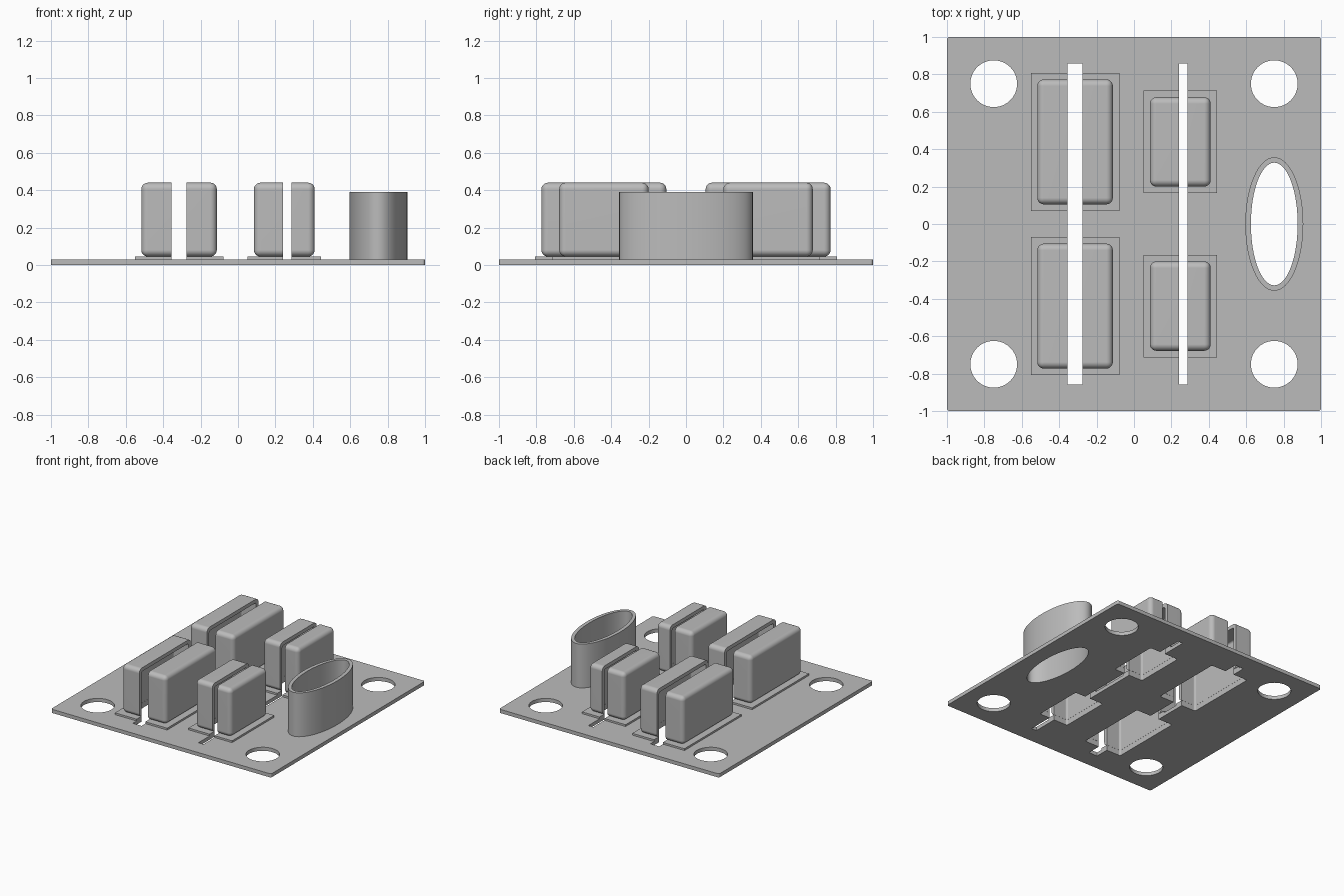
import bpy, bmesh, math

if "Cube" in bpy.data.objects:
    bpy.data.objects.remove(bpy.data.objects["Cube"], do_unlink=True)

PLATE_TOP, FLANGE_TOP = 0.03, 0.045
BLOCK_TOP, TUBE_TOP = 0.44, 0.39
WALL, RIM = 0.03, 0.035

grey = bpy.data.materials.new("plain grey")
grey.use_nodes = True
grey.diffuse_color = (0.5, 0.5, 0.5, 1)
grey.node_tree.nodes["Principled BSDF"].inputs["Base Color"].default_value = (0.5, 0.5, 0.5, 1)


def add_object(name, bm):
    mesh = bpy.data.meshes.new(name)
    bm.to_mesh(mesh)
    bm.free()
    mesh.materials.append(grey)
    obj = bpy.data.objects.new(name, mesh)
    bpy.context.collection.objects.link(obj)
    return obj


def box(name, x0, x1, y0, y1, z0, z1, radius=0, round_top=False):
    """Box with optionally rounded upright edges and top edges."""
    bm = bmesh.new()
    bmesh.ops.create_cube(bm, size=1)
    for v in bm.verts:
        v.co.x = x1 if v.co.x > 0 else x0
        v.co.y = y1 if v.co.y > 0 else y0
        v.co.z = z1 if v.co.z > 0 else z0
    if radius:
        edges = []
        for e in bm.edges:
            a, b = (v.co.z for v in e.verts)
            if a != b or (round_top and min(a, b) > z0):
                edges.append(e)
        bmesh.ops.bevel(bm, geom=edges, offset=radius, segments=5,
                        profile=0.5, affect='EDGES', clamp_overlap=True)
    return add_object(name, bm)


def cylinder(name, x, y, rx, ry, z0, z1):
    """Upright round or elliptical cylinder."""
    bm = bmesh.new()
    bmesh.ops.create_cone(bm, cap_ends=True, segments=64, radius1=1, radius2=1, depth=1)
    for v in bm.verts:
        v.co = (x + v.co.x * rx, y + v.co.y * ry, z1 if v.co.z > 0 else z0)
    return add_object(name, bm)


def carve(obj, cutters):
    """Subtract the cutters, then shade the result smooth with sharp edges."""
    for cutter in cutters:
        mod = obj.modifiers.new("cut", 'BOOLEAN')
        mod.operation = 'DIFFERENCE'
        mod.solver = 'EXACT'
        mod.object = cutter
    bpy.context.view_layer.update()
    result = obj.evaluated_get(bpy.context.evaluated_depsgraph_get())
    mesh = bpy.data.meshes.new_from_object(result)
    obj.modifiers.clear()
    obj.data = mesh
    mesh.shade_smooth()
    mesh.set_sharp_from_angle(angle=math.radians(30))
    obj.modifiers.new("even shading", 'WEIGHTED_NORMAL').keep_sharp = True


cutters = []

# Corner screw holes
for sx in (-1, 1):
    for sy in (-1, 1):
        cutters.append(cylinder("hole_cutter", sx * 0.75, sy * 0.75, 0.125, 0.125, -0.1, 0.1))

# Oval tube with its through hole
bore = cylinder("bore_cutter", 0.75, 0, 0.125, 0.328, -0.1, 0.6)
cutters.append(bore)
tube = cylinder("oval_tube", 0.75, 0, 0.155, 0.357, PLATE_TOP, TUBE_TOP)
carve(tube, [bore])

# Hollow split blocks on thin flanges: x range, y range, slot x range
rows = {
    "large": ((-0.517, -0.113), (0.105, 0.773), (-0.356, -0.276)),
    "small": ((0.085, 0.41), (0.2, 0.678), (0.241, 0.287)),
}
for size, ((x0, x1), (near, far), (s0, s1)) in rows.items():
    slot = box("slot_cutter", s0, s1, -0.857, 0.857, -0.1, 0.6)
    cutters.append(slot)
    for side, (y0, y1) in (("back", (near, far)), ("front", (-far, -near))):
        pocket = box("pocket_cutter", x0 + WALL, x1 - WALL, y0 + WALL, y1 - WALL,
                     -0.1, BLOCK_TOP - WALL, 0.015, True)
        cutters.append(pocket)
        flange = box(f"{size}_{side}_flange", x0 - RIM, x1 + RIM, y0 - RIM, y1 + RIM,
                     PLATE_TOP, FLANGE_TOP)
        block = box(f"{size}_{side}_block", x0, x1, y0, y1,
                    FLANGE_TOP, BLOCK_TOP, 0.035, True)
        carve(flange, [pocket, slot])
        carve(block, [pocket, slot])

# Base plate with every opening cut through
plate = box("base_plate", -1, 1, -1, 1, 0, PLATE_TOP, 0.015)
carve(plate, cutters)

for cutter in cutters:
    bpy.data.objects.remove(cutter, do_unlink=True)
